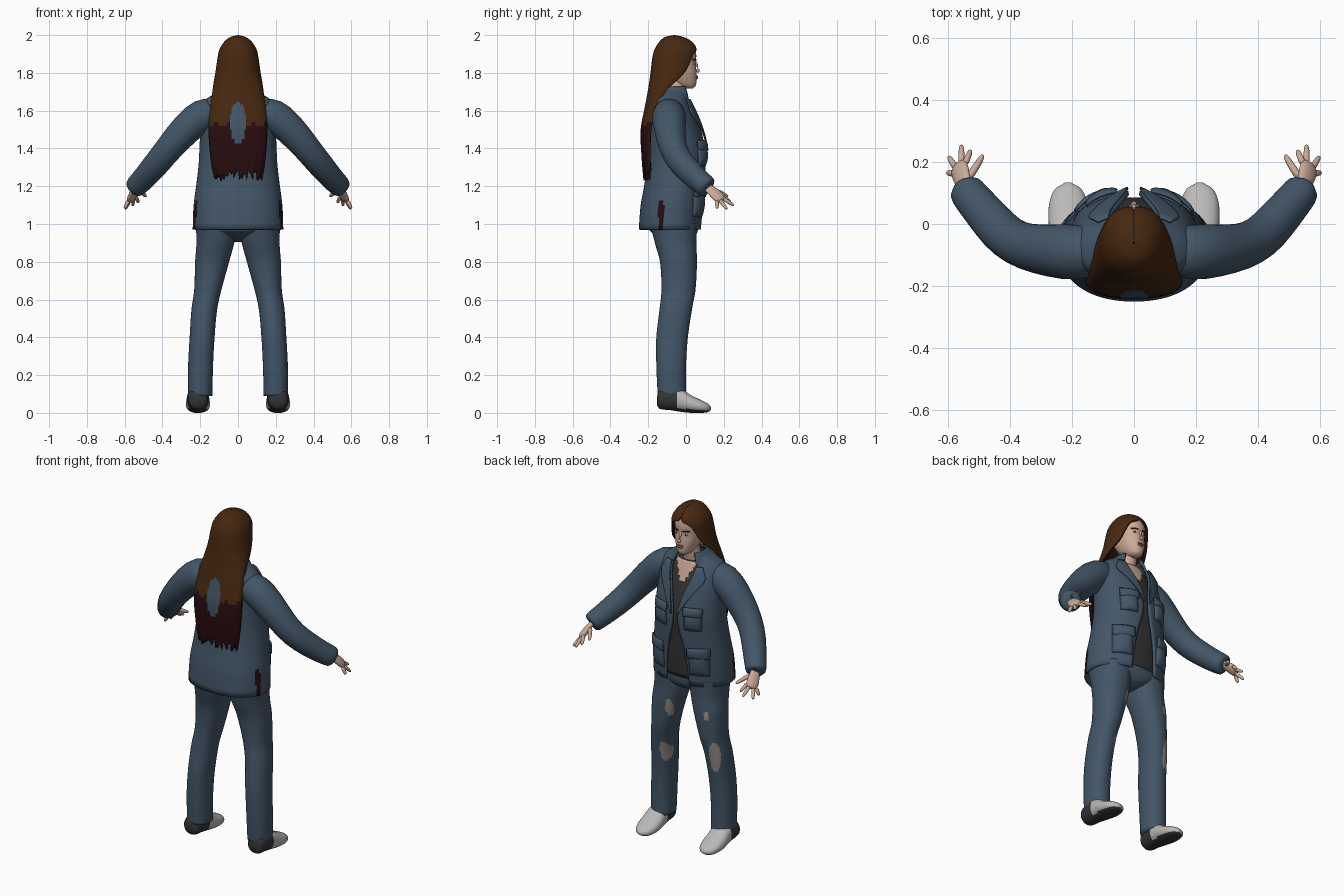
import bpy, bmesh, math, random
from mathutils import Vector

if "Cube" in bpy.data.objects:
    bpy.data.objects.remove(bpy.data.objects["Cube"])
random.seed(4)
P = 0.92  # section squareness


def mat(name, r, g, b):
    m = bpy.data.materials.new(name)
    m.diffuse_color = (r, g, b, 1)
    m.use_nodes = True
    m.node_tree.nodes["Principled BSDF"].inputs["Base Color"].default_value = m.diffuse_color
    return m


DENIM = mat("denim blue", .055, .092, .135)
BROWN = mat("hair brown", .062, .021, .005)
MAROON = mat("dark maroon", .022, .004, .005)
SKIN = mat("skin", .60, .40, .31)
SHIRT = mat("charcoal", .034, .034, .036)
SHOE = mat("light grey", .50, .48, .48)
RIP = mat("greyish skin", .32, .27, .25)
WHITE = mat("eye white", .75, .75, .75)
LIP = mat("lip", .36, .16, .13)


def sample(t, z):
    """Smoothly interpolate the rows of a section table at height z."""
    i = 0
    while i < len(t) - 2 and z > t[i + 1][0]:
        i += 1
    a, b = t[i], t[i + 1]
    p, q = t[max(i - 1, 0)], t[min(i + 2, len(t) - 1)]
    h = b[0] - a[0]
    u = (z - a[0]) / h
    out = [z]
    for k in range(1, len(a)):
        ma = (b[k] - p[k]) / (b[0] - p[0]) * h
        mb = (q[k] - a[k]) / (q[0] - a[0]) * h
        out.append((2*u**3 - 3*u*u + 1)*a[k] + (u**3 - 2*u*u + u)*ma
                   + (3*u*u - 2*u**3)*b[k] + (u**3 - u*u)*mb)
    return out


def pw(v):
    return math.copysign(abs(v) ** P, v)


def surf(t, x, z):
    """Front y of a sectioned body at x, z."""
    r = sample(t, z)
    s = min(abs(x - r[1]) / r[2], 1) ** (1 / P)
    return (r[3] + r[4]) / 2 + (r[4] - r[3]) / 2 * math.sqrt(max(1 - s*s, 0)) ** P


def finish(name, bm, mats, rule=None, thick=0, offset=-1, shift=0, recalc=False):
    if recalc:
        bmesh.ops.recalc_face_normals(bm, faces=bm.faces)
    for f in bm.faces:
        f.smooth = True
        if rule:
            f.material_index = rule(f.calc_center_median())
    me = bpy.data.meshes.new(name)
    bm.to_mesh(me)
    bm.free()
    ob = bpy.data.objects.new(name, me)
    bpy.context.collection.objects.link(ob)
    for m in mats:
        me.materials.append(m)
    if thick:
        mod = ob.modifiers.new("thickness", 'SOLIDIFY')
        mod.thickness, mod.offset = thick, offset
        mod.material_offset = mod.material_offset_rim = shift
    return ob


def loft(name, t, mats, n=32, k=4, warp=None, **kw):
    """Stack of oval sections (z, cx, rx, y_back, y_front[, front opening in degrees])."""
    bm = bmesh.new()
    zs = [a[0] + (b[0] - a[0]) * j / k for a, b in zip(t, t[1:]) for j in range(k)] + [t[-1][0]]
    is_open = len(t[0]) > 5
    rings = []
    for z in zs:
        r = sample(t, z)
        o = math.radians(max(r[5], 0)) if is_open else 0
        ring = []
        for j in range(n + 1 if is_open else n):
            a = o + (2*math.pi - 2*o) * j / n
            v = Vector((r[1] + r[2]*pw(math.sin(a)),
                        (r[3] + r[4])/2 + (r[4] - r[3])/2*pw(math.cos(a)), z))
            ring.append(bm.verts.new(warp(v, j) if warp else v))
        rings.append(ring)
    for a, b in zip(rings, rings[1:]):
        for j in range(n):
            e = (j + 1) % len(a)
            bm.faces.new((a[j], b[j], b[e], a[e]))
    if not is_open:
        bm.faces.new(rings[0])
        bm.faces.new(rings[-1][::-1])
    return finish(name, bm, mats, **kw)


def tube(name, pts, m, n=16, flat=1, wide=None):
    """Tube through (x, y, z, radius) points; flat squashes it across the wide axis."""
    bm = bmesh.new()
    P3 = [Vector(p[:3]) for p in pts]
    rings = []
    for i, p in enumerate(pts):
        d = (P3[min(i + 1, len(P3) - 1)] - P3[max(i - 1, 0)]).normalized()
        w = Vector(wide or (0, 0, 1))
        w = (w - d * w.dot(d)).normalized()
        h = d.cross(w)
        rings.append([bm.verts.new(P3[i] + p[3]*(w*math.cos(a) + h*flat*math.sin(a)))
                      for a in (2*math.pi*j/n for j in range(n))])
    for a, b in zip(rings, rings[1:]):
        for j in range(n):
            bm.faces.new((a[j], a[(j+1) % n], b[(j+1) % n], b[j]))
    bm.faces.new(rings[0])
    bm.faces.new(rings[-1])
    ob = finish(name, bm, [m], recalc=True)
    ob.modifiers.new("soft", 'SUBSURF').levels = 1
    return ob


def panel(name, t, z0, z1, xin, xout, s, m, off=.006, bulge=0, thick=.008):
    """Cloth panel that follows the front of a sectioned body."""
    bm = bmesh.new()
    N = 10
    g = []
    for i in range(N + 1):
        z = z0 + (z1 - z0)*i/N
        a, b = xin(z), xout(z)
        row = []
        for j in range(N + 1):
            x = a + (b - a)*j/N
            y = surf(t, x, z) + off + bulge*math.sqrt(math.sin(math.pi*i/N)*math.sin(math.pi*j/N) + 1e-9)
            row.append(bm.verts.new((s*x, y, z)))
        g.append(row)
    for i in range(N):
        for j in range(N):
            bm.faces.new((g[i][j], g[i][j+1], g[i+1][j+1], g[i+1][j]))
    return finish(name, bm, [m], thick=thick, offset=0, recalc=True)


def blob(name, loc, size, m):
    bpy.ops.mesh.primitive_uv_sphere_add(segments=16, ring_count=10, location=loc)
    ob = bpy.context.object
    ob.name, ob.scale = name, size
    ob.data.materials.append(m)
    bpy.ops.object.shade_smooth()


# Jacket body, open down the front, with dark side vents
JACKET = [(.97, 0, .24, -.25, .085, 17), (1.1, 0, .235, -.24, .095, 15), (1.2, 0, .222, -.222, .10, 12),
          (1.3, 0, .21, -.208, .105, 6), (1.38, 0, .205, -.2, .105, 4), (1.5, 0, .2, -.2, .08, 10),
          (1.6, 0, .195, -.195, .045, 20), (1.655, 0, .175, -.188, .02, 26), (1.69, 0, .125, -.172, .01, 34),
          (1.715, 0, .08, -.145, .01, 42)]
loft("jacket", JACKET, [DENIM, MAROON], n=80, thick=.012,
     rule=lambda c: int(c.z < 1.12 and abs(c.x) > .15 and -.148 < c.y < -.118))
loft("collar", [(1.655, 0, .13, -.192, .035, 36), (1.69, 0, .108, -.183, .03, 38),
                (1.728, 0, .075, -.145, .02, 46)], [DENIM], n=40, thick=.014)
# Shirt with a skin V at the neck
loft("shirt", [(1.0, 0, .2, -.2, .068), (1.2, 0, .19, -.18, .078), (1.38, 0, .18, -.17, .085),
               (1.5, 0, .17, -.17, .06), (1.6, 0, .15, -.16, .025), (1.67, 0, .09, -.14, .0)],
     [SHIRT, SKIN], n=64, k=8, rule=lambda c: int(c.y > -.06 and abs(c.x) < (c.z - 1.55)*.6))


def edge(z):
    r = sample(JACKET, z)
    return r[2] * math.sin(math.radians(max(r[5], 0))) ** P


for s in (-1, 1):
    side = "left" if s < 0 else "right"
    # Lapels, pockets and flaps
    panel(f"{side}_lapel", JACKET, 1.39, 1.66, edge,
          lambda z: edge(z) + .005 + min((z - 1.39)*.36, max(.03, (1.70 - z)*.7)), s, DENIM, off=.012)
    for z, h, a, b in ((1.04, .15, .085, .185), (1.31, .12, .06, .15)):
        panel(f"{side}_pocket", JACKET, z, z + h, lambda z: a, lambda z: b, s, DENIM, off=.0, bulge=.02)
        panel(f"{side}_pocket_flap", JACKET, z + h*.7, z + h*1.1, lambda z: a - .005, lambda z: b + .005,
              s, DENIM, off=.012, bulge=.012)
    # Sleeve
    path = [(.10, -.09, 1.60, .075), (.19, -.092, 1.58, .094), (.27, -.086, 1.51, .086), (.35, -.075, 1.42, .076),
            (.41, -.045, 1.345, .072), (.46, .01, 1.285, .068), (.51, .07, 1.228, .062), (.535, .10, 1.205, .060),
            (.548, .122, 1.188, .055), (.545, .118, 1.19, .035)]
    tube(f"{side}_sleeve", [(s*x, y, z, r) for x, y, z, r in path], DENIM, 20)
    # Hand
    W = Vector((.62, -.52, -.5)).normalized()
    W = Vector((s*W.x, W.y, W.z))
    palm = [(.535, .10, 1.205, .028), (.55, .135, 1.178, .03), (.558, .16, 1.155, .038), (.564, .185, 1.133, .036),
            (.568, .193, 1.125, .022)]
    tube(f"{side}_palm", [(s*x, y, z, r) for x, y, z, r in palm], SKIN, 14, .5, W)
    tips = [((.601, .165, 1.082), .028), ((.598, .218, 1.078), .010), ((.556, .256, 1.096), -.010),
            ((.526, .238, 1.112), -.027)]
    for tip, w in tips:
        a = Vector((s*.562, .178, 1.138)) + W*w
        b = Vector((s*tip[0], tip[1], tip[2]))
        pts = [(*a.lerp(b, u), r) for u, r in ((0, .012), (.4, .0115), (.8, .010), (1, .006))]
        tube(f"{side}_finger", pts, SKIN, 8)
    tube(f"{side}_thumb", [(s*.535, .145, 1.18, .015), (s*.512, .18, 1.168, .013),
                           (s*.493, .21, 1.152, .011), (s*.486, .224, 1.145, .006)], SKIN, 8)
    # Trouser leg with worn holes (x, z, half width, half height)
    holes = [(-.17, .80, .015, .03), (-.205, .55, .028, .09)] if s < 0 else \
            [(.085, .78, .018, .055), (.138, .49, .022, .06)]
    rows = [(.09, .2, .064, -.15, .0), (.25, .198, .066, -.157, .0), (.40, .19, .066, -.157, .01),
            (.55, .178, .068, -.14, .032), (.65, .16, .072, -.13, .05), (.80, .137, .09, -.138, .058),
            (.90, .12, .1, -.165, .055), (1.0, .113, .11, -.19, .06)]
    loft(f"{side}_trouser_leg", [(r[0], s*r[1], *r[2:]) for r in rows], [DENIM, RIP], n=64, k=12,
         rule=lambda c: int(c.y > -.05 and any(((c.x-x)/w)**2 + ((c.z-z)/h)**2 < 1 for x, z, w, h in holes)))
    # Shoe, sections running heel to toe
    shoe = [(-.153, .03, .04, .09), (-.14, .048, .022, .12), (-.08, .056, .014, .14), (-.03, .06, .006, .13),
            (.03, .064, .0, .092), (.08, .058, .0, .068), (.115, .04, .004, .05), (.133, .010, .016, .032)]
    ob = loft(f"{side}_shoe", [(y, -s*.212, w, -hi, -lo) for y, w, lo, hi in shoe], [SHOE, SHIRT], n=32, k=6,
              rule=lambda c: int(c.z < -.048 or c.y > -.024 + .06*(c.z + .05)))
    # Turn the upright stack so its height runs forward
    for v in ob.data.vertices:
        x, y, z = v.co
        v.co = (-x, z, -y)
    ob.data.flip_normals()
    ob.data.flip_normals() if sum(p.normal.z * (p.center.z - .06) for p in ob.data.polygons) < 0 else None

# Seat of the trousers
loft("trouser_hips", [(.905, 0, .03, -.08, .0), (.925, 0, .09, -.13, .04), (.97, 0, .2, -.195, .063),
                      (1.1, 0, .2, -.2, .06)], [DENIM], n=40)

# Neck and head
tube("neck", [(0, -.08, 1.58, .06), (0, -.065, 1.66, .05), (0, -.05, 1.72, .048), (0, -.045, 1.79, .048)], SKIN)
HEAD = [(1.718, 0, .018, .0, .035), (1.73, 0, .036, -.04, .05), (1.76, 0, .054, -.09, .056),
        (1.80, 0, .068, -.12, .056), (1.85, 0, .076, -.15, .052), (1.90, 0, .078, -.155, .054),
        (1.94, 0, .068, -.14, .04), (1.975, 0, .03, -.1, -.01)]
loft("head", HEAD, [SKIN])
tube("nose", [(0, .046, 1.865, .008), (0, .060, 1.835, .010), (0, .068, 1.815, .013), (0, .058, 1.803, .010)],
     SKIN, 10)
blob("upper_lip", (0, .056, 1.781), (.021, .008, .005), LIP)
blob("lower_lip", (0, .056, 1.772), (.018, .008, .006), LIP)
for s in (-1, 1):
    ey = surf(HEAD, .031, 1.85)
    blob("eye", (s*.031, ey - .001, 1.85), (.014, .005, .006), WHITE)
    blob("iris", (s*.031, ey + .002, 1.85), (.0055, .004, .0055), SHIRT)
    panel("eyebrow", HEAD, 1.866, 1.872, lambda z: .014, lambda z: .05, s, BROWN, off=.003, thick=.005)

# Long hair with ragged ends, dark lower half, and cloth showing through the back
rag = [random.uniform(-.025, .035) for _ in range(65)]


def ragged(v, j):
    v.z += rag[j] * max(0, min(1, (1.36 - v.z) / .1))
    return v


def hair_colour(c):
    if (c.x/.042)**2 + ((c.z - 1.535)/.11)**2 < 1 and c.y < -.1:
        return 0
    return 2 if c.z < 1.525 + .012*math.sin(c.x*95) else 1


HAIR = [(1.25, 0, .128, -.225, -.15, 90), (1.35, 0, .146, -.235, -.14, 90), (1.5, 0, .156, -.24, -.13, 88),
        (1.62, 0, .146, -.218, -.10, 85), (1.70, 0, .136, -.203, -.05, 78), (1.75, 0, .129, -.195, .0, 68),
        (1.80, 0, .120, -.188, .035, 54), (1.87, 0, .110, -.180, .055, 42), (1.905, 0, .104, -.173, .06, 32),
        (1.925, 0, .098, -.166, .057, 8), (1.95, 0, .084, -.152, .045, 0), (1.975, 0, .063, -.132, .018, 0),
        (1.992, 0, .036, -.105, -.02, 0), (2.0, 0, .003, -.065, -.057, 0)]
loft("hair", HAIR, [DENIM, BROWN, MAROON], n=64, k=6, warp=ragged, rule=hair_colour, thick=.016, shift=1)
